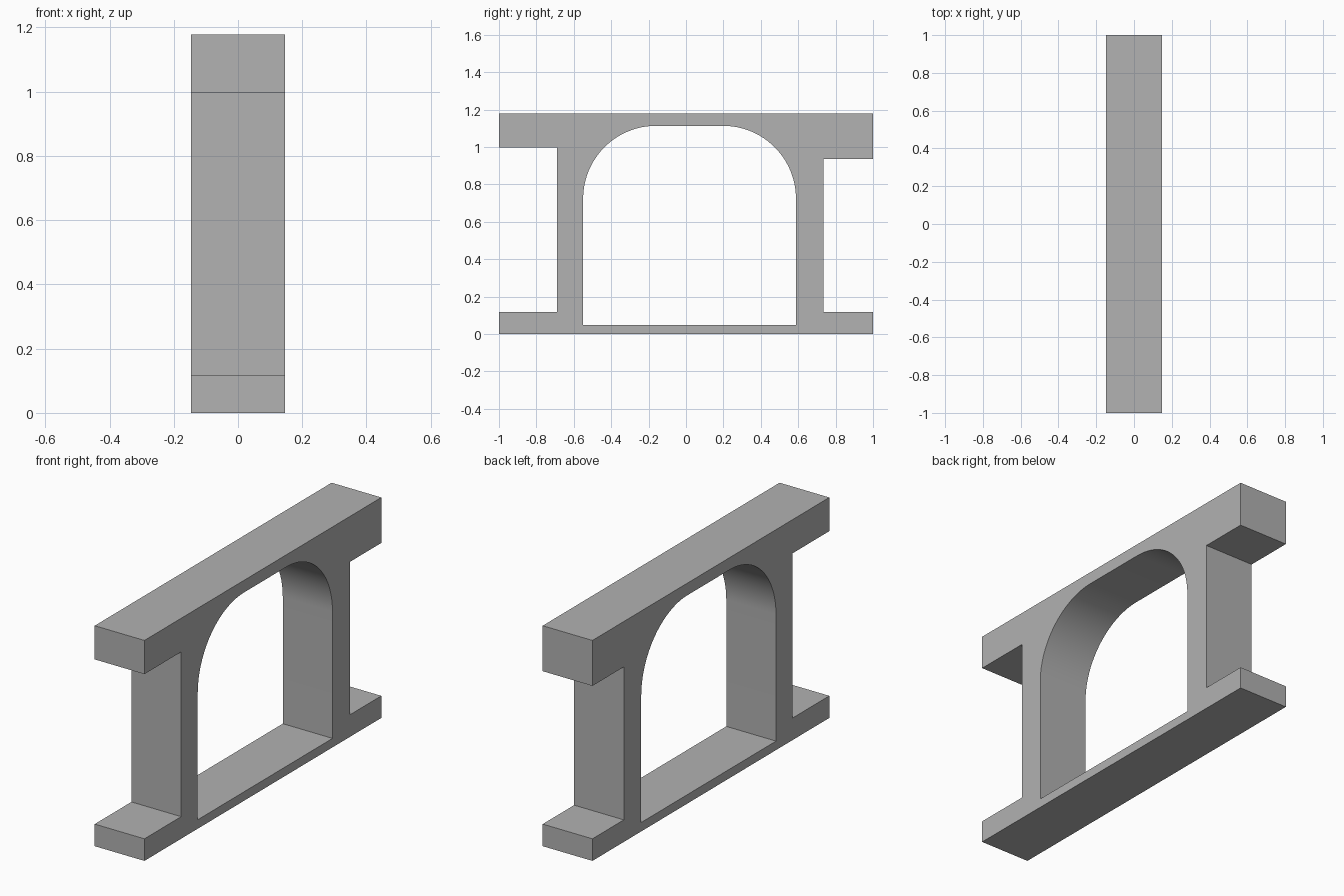
import bpy
import bmesh
from math import sin, cos, pi, radians

cube = bpy.data.objects.get("Cube")
if cube:
    bpy.data.objects.remove(cube, do_unlink=True)

HALF_WIDTH = 0.147

grey = bpy.data.materials.new("plain_grey")
grey.use_nodes = True
grey.diffuse_color = (0.445, 0.445, 0.445, 1)
grey.node_tree.nodes["Principled BSDF"].inputs["Base Color"].default_value = grey.diffuse_color


def extrude_profile(name, profile, half):
    """Extrude a closed (y, z) profile along x, centred on x = 0."""
    bm = bmesh.new()
    face = bm.faces.new([bm.verts.new((-half, y, z)) for y, z in profile])
    new = bmesh.ops.extrude_face_region(bm, geom=[face])["geom"]
    verts = [v for v in new if isinstance(v, bmesh.types.BMVert)]
    bmesh.ops.translate(bm, verts=verts, vec=(2 * half, 0, 0))
    bmesh.ops.recalc_face_normals(bm, faces=bm.faces)
    mesh = bpy.data.meshes.new(name)
    bm.to_mesh(mesh)
    bm.free()
    mesh.materials.append(grey)
    obj = bpy.data.objects.new(name, mesh)
    bpy.context.collection.objects.link(obj)
    return obj


# Frame body: top beam, two legs and base flange in one outline
outline = [
    (-1, 0), (1, 0), (1, 0.118), (0.735, 0.118), (0.735, 0.935), (1, 0.935),
    (1, 1.178), (-1, 1.178), (-1, 0.998), (-0.69, 0.998), (-0.69, 0.118), (-1, 0.118),
]
frame = extrude_profile("arched_frame", outline, HALF_WIDTH)

# Arched opening: square at the floor, rounded at both upper corners
LEFT, RIGHT, FLOOR, TOP, RADIUS, STEPS = -0.55, 0.588, 0.048, 1.113, 0.39, 24
opening = [(LEFT, FLOOR), (RIGHT, FLOOR)]
for centre_y, start in ((RIGHT - RADIUS, 0), (LEFT + RADIUS, pi / 2)):
    for i in range(STEPS + 1):
        a = start + pi / 2 * i / STEPS
        opening.append((centre_y + RADIUS * cos(a), TOP - RADIUS + RADIUS * sin(a)))
cutter = extrude_profile("opening_cutter", opening, HALF_WIDTH * 2)
cutter.hide_render = True

# Cut the opening, then drop the cutter
cut = frame.modifiers.new("opening", "BOOLEAN")
cut.operation = "DIFFERENCE"
cut.solver = "EXACT"
cut.object = cutter
bpy.ops.object.select_all(action="DESELECT")
frame.select_set(True)
bpy.context.view_layer.objects.active = frame
bpy.ops.object.modifier_apply(modifier=cut.name)
bpy.data.objects.remove(cutter, do_unlink=True)
bpy.ops.object.shade_smooth_by_angle(angle=radians(30))
